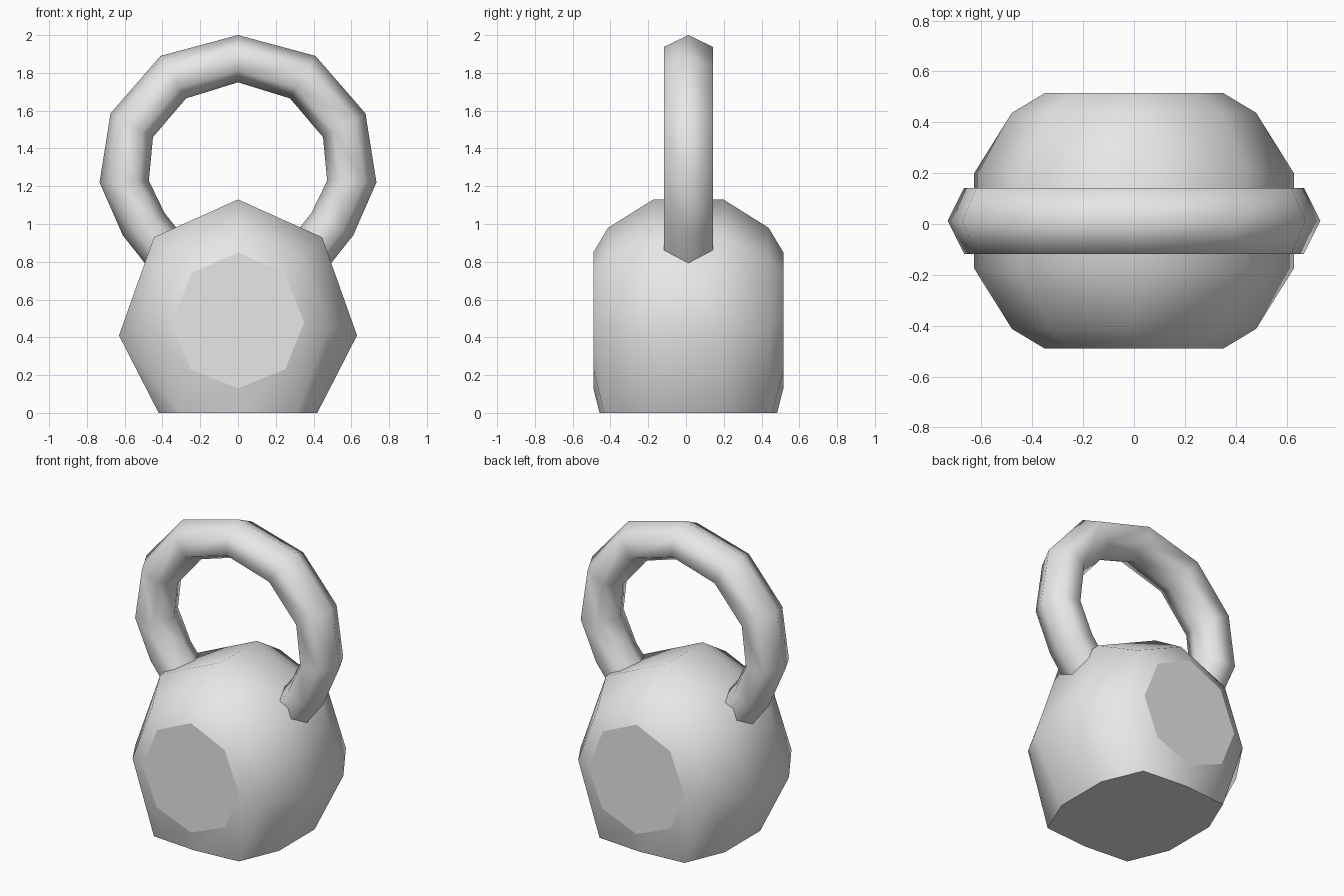
import bpy
import bmesh
from math import sin, cos, radians

cube = bpy.data.objects.get("Cube")
if cube:
    bpy.data.objects.remove(cube, do_unlink=True)

Y_MID = 0.0125

iron = bpy.data.materials.new("light grey iron")
iron.use_nodes = True
iron.diffuse_color = (0.8, 0.8, 0.8, 1)
iron.node_tree.nodes["Principled BSDF"].inputs["Base Color"].default_value = (0.8, 0.8, 0.8, 1)


def mirrored(half):
    """Close a half outline (x >= 0, top to bottom) into a full ring."""
    return half + [(-x, z) for x, z in half[-2:0:-1]]


def loft(name, rings, closed_flat):
    """Skin a list of vertex rings, capping both ends."""
    bm = bmesh.new()
    loops = [[bm.verts.new(p) for p in ring] for ring in rings]
    for a, b in zip(loops, loops[1:]):
        n = len(a)
        for i in range(n):
            j = (i + 1) % n
            bm.faces.new((a[i], a[j], b[j], b[i]))
    caps = [bm.faces.new(loops[0]), bm.faces.new(loops[-1])]
    bmesh.ops.recalc_face_normals(bm, faces=bm.faces[:])

    # Rounded sides are smooth; end caps and the base stay flat
    flat = set(caps)
    if closed_flat:
        flat |= {f for f in bm.faces if all(v.co.z < 0.001 for v in f.verts)}
    for f in bm.faces:
        f.smooth = f not in flat
    for e in bm.edges:
        e.smooth = len({f in flat for f in e.link_faces}) == 1

    mesh = bpy.data.meshes.new(name)
    bm.to_mesh(mesh)
    bm.free()
    mesh.materials.append(iron)
    obj = bpy.data.objects.new(name, mesh)
    bpy.context.collection.objects.link(obj)
    return obj


# Weight body: eight-sided rings stacked along y, flattened at the base
face = mirrored([(0, 0.85), (0.245, 0.74), (0.35, 0.48), (0.25, 0.23), (0, 0.13)])
shoulder = mirrored([(0, 0.98), (0.34, 0.83), (0.48, 0.46), (0.31, 0), (0, 0)])
middle = mirrored([(0, 1.13), (0.445, 0.93), (0.63, 0.41), (0.42, 0), (0, 0)])
shoulder_y = [0.425, 0.425, 0.425, 0.445, 0.47, 0.445, 0.425, 0.425]


def placed(ring, depths, side):
    return [(x, Y_MID + side * d, z) for (x, z), d in zip(ring, depths)]


layers = [(face, [0.503] * 8), (shoulder, shoulder_y), (middle, [0.185] * 8)]
body = [placed(r, d, -1) for r, d in layers] + [placed(r, d, 1) for r, d in layers[::-1]]
loft("weight_body", body, True)

# Handle: hexagonal tube between an outer and an inner arch, ends sunk in the body
arch = [((0, 2.0), (0, 1.75)), ((0.41, 1.89), (0.275, 1.665)),
        ((0.675, 1.585), (0.45, 1.46)), ((0.733, 1.22), (0.472, 1.23)),
        ((0.61, 0.94), (0.39, 1.06)), ((0.42, 0.70), (0.20, 0.82))]
left_side = [((-o[0], o[1]), (-i[0], i[1])) for o, i in arch[:0:-1]]


def hexagon(outer, inner):
    ring = []
    for k in range(6):
        a = radians(60 * k)
        t = (1 + cos(a)) / 2
        ring.append((inner[0] + t * (outer[0] - inner[0]),
                     Y_MID + 0.13 * sin(a) / sin(radians(60)),
                     inner[1] + t * (outer[1] - inner[1])))
    return ring


loft("handle", [hexagon(o, i) for o, i in left_side + arch], False)
